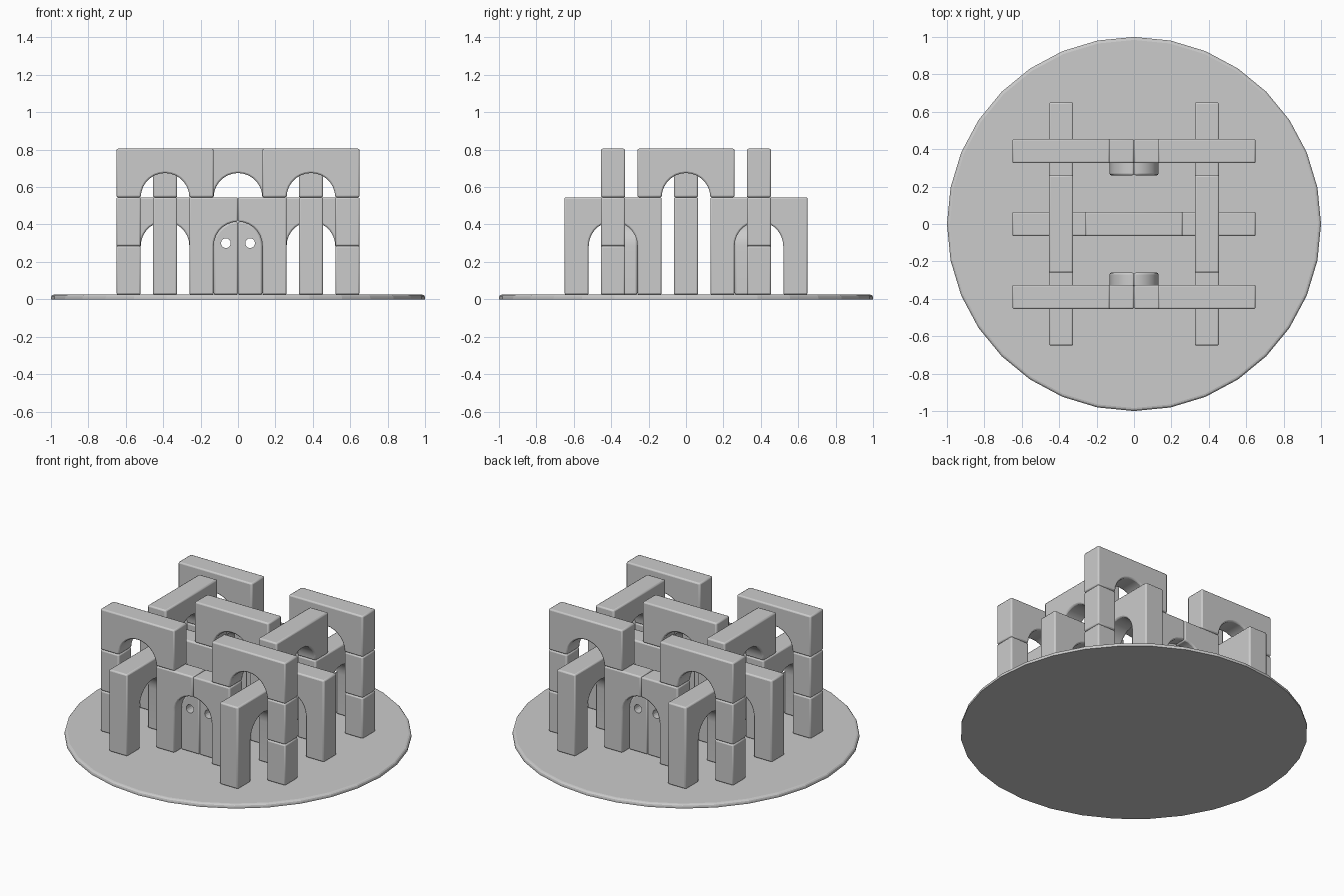
import bpy, bmesh
from math import sin, cos, pi
from mathutils import Matrix, Vector

if "Cube" in bpy.data.objects:
    bpy.data.objects.remove(bpy.data.objects["Cube"])

U = 0.13          # toy block module (also the block thickness)
Z0 = 0.025        # top of the base disc
Z2 = Z0 + 4 * U   # top of the lower storey


def arc(a0, a1, n, z, r=U):
    return [(r * cos(a0 + (a1 - a0) * i / n), z + r * sin(a0 + (a1 - a0) * i / n))
            for i in range(n + 1)]


def finish(ob, bevel):
    bpy.context.view_layer.objects.active = ob
    for o in bpy.context.selected_objects:
        o.select_set(False)
    ob.select_set(True)
    bpy.ops.object.shade_smooth_by_angle(angle=pi / 6)
    m = ob.modifiers.new("bevel", 'BEVEL')
    m.width, m.segments = bevel, 2
    m.limit_method, m.angle_limit = 'ANGLE', pi / 4
    return ob


def block(name, profile, loc, depth=U, along_y=False, bevel=0.009):
    """Extrude an (x, z) profile through its depth, centred on loc."""
    bm = bmesh.new()
    face = bm.faces.new([bm.verts.new((x, -depth / 2, z)) for x, z in profile])
    res = bmesh.ops.extrude_face_region(bm, geom=[face])
    bmesh.ops.translate(bm, vec=(0, depth, 0),
                        verts=[v for v in res["geom"] if isinstance(v, bmesh.types.BMVert)])
    if along_y:
        bm.transform(Matrix.Rotation(pi / 2, 4, 'Z'))
    bmesh.ops.recalc_face_normals(bm, faces=bm.faces)
    me = bpy.data.meshes.new(name)
    bm.to_mesh(me)
    bm.free()
    ob = bpy.data.objects.new(name, me)
    bpy.context.collection.objects.link(ob)
    ob.location = loc
    return finish(ob, bevel)


def arch(height):
    spring = height - 2 * U
    out = [(-2 * U, 0), (-2 * U, height), (2 * U, height), (2 * U, 0)]
    if spring > 0:
        return out + [(U, 0)] + arc(0, pi, 14, spring) + [(-U, 0)]
    return out + arc(0, pi, 14, 0)


def flip(profile, s):
    return [(s * x, z) for x, z in profile]


tall = arch(4 * U)
tall = [(-2*U, 0), (-2*U, 4*U), (2*U, 4*U), (2*U, 0), (U, 0)] + arc(0, pi, 14, 2*U) + [(-U, 0)]
low = arch(2 * U)
half = [(U, 0), (2*U, 0), (2*U, 4*U), (0, 4*U)] + arc(pi / 2, 0, 7, 2*U)
leaf = [(0, 0), (U, 0)] + arc(0, pi / 2, 7, 2*U)
post = [(-U/2, 0), (U/2, 0), (U/2, 2*U), (-U/2, 2*U)]

# base disc with softened upper rim
bm = bmesh.new()
bmesh.ops.create_cone(bm, cap_ends=True, segments=32, radius1=1, radius2=1, depth=Z0)
rim = [e for e in bm.edges if all(v.co.z > 0 for v in e.verts)]
bmesh.ops.bevel(bm, geom=rim, offset=0.016, segments=3, profile=0.5, affect='EDGES')
bmesh.ops.translate(bm, vec=(0, 0, Z0 / 2), verts=bm.verts)
me = bpy.data.meshes.new("base_disc")
bm.to_mesh(me)
bm.free()
base = bpy.data.objects.new("base_disc", me)
bpy.context.collection.objects.link(base)

# middle row and its bridging arch
for sx in (-1, 1):
    block("middle_tall_arch", tall, (sx * 3 * U, 0, Z0))
    block("side_upper_arch", low, (sx * 3 * U, 0, Z2), along_y=True)
block("middle_upper_arch", low, (0, 0, Z2))

for sy in (-1, 1):
    y = sy * 3 * U
    for sx in (-1, 1):
        # side walls, corner posts and upper arches
        block("side_tall_arch", tall, (sx * 3 * U, y, Z0), along_y=True)
        for k in (0, 1):
            block("corner_post", post, (sx * 4.5 * U, y, Z0 + k * 2 * U))
        block("wall_upper_arch", low, (sx * 3 * U, y, Z2))
        # split gateway with an arched door leaf
        block("gate_half_arch", flip(half, sx), (0, y, Z0))
        door = block("door_leaf", flip(leaf, sx), (0, y - sy * U / 2, Z0))
        # knob hole through the leaf
        bpy.ops.mesh.primitive_cylinder_add(vertices=16, radius=0.026, depth=0.4,
                                            location=(sx * U / 2, y, 0.30),
                                            rotation=(pi / 2, 0, 0))
        cutter = bpy.context.object
        cutter.hide_render = True
        m = door.modifiers.new("hole", 'BOOLEAN')
        m.operation, m.object, m.solver = 'DIFFERENCE', cutter, 'EXACT'
        bpy.context.view_layer.objects.active = door
        for mod in [mm.name for mm in door.modifiers]:
            bpy.ops.object.modifier_apply(modifier=mod)
        bpy.data.objects.remove(cutter)
